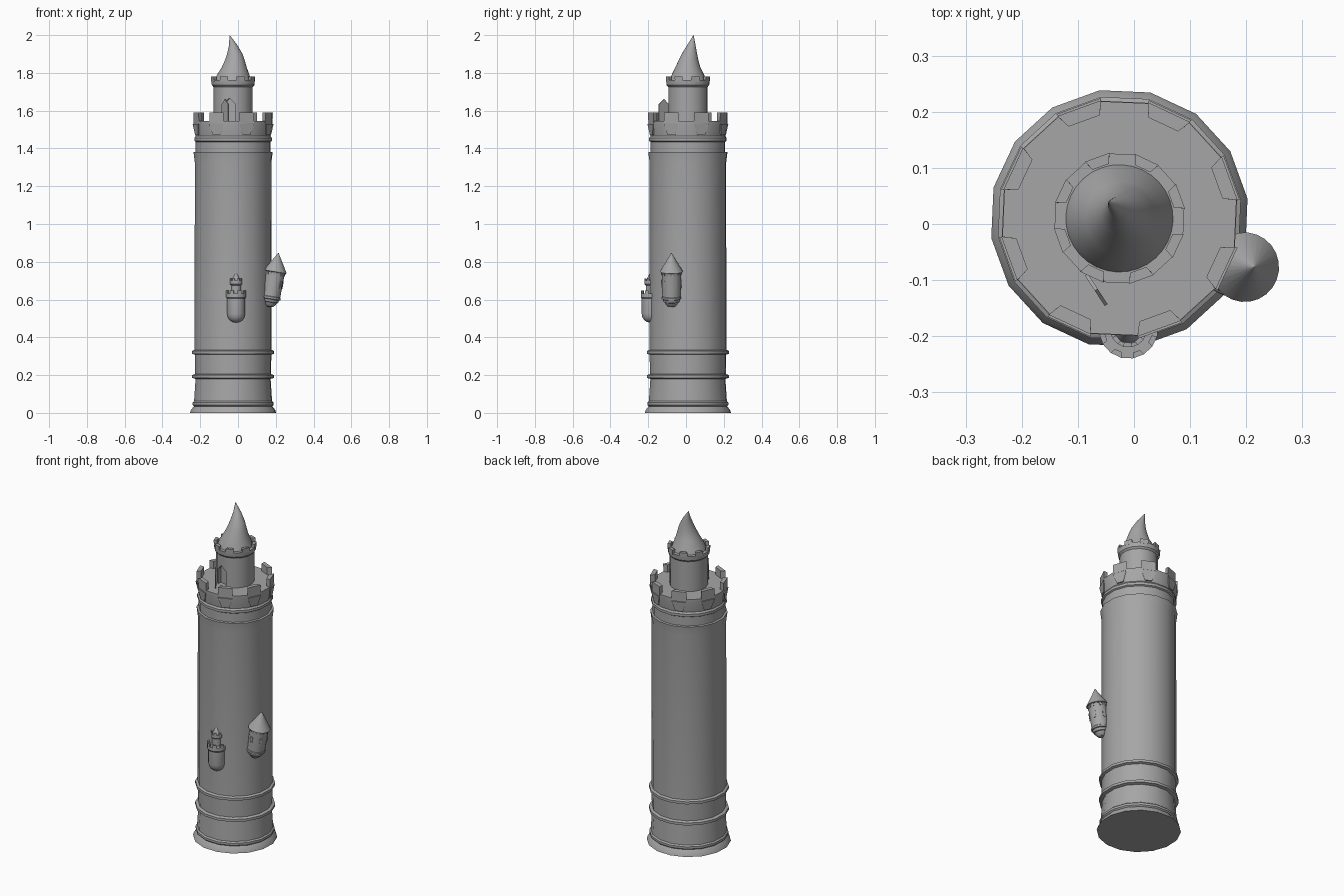
import bpy, bmesh, math
from mathutils import Matrix, Vector

cube = bpy.data.objects.get("Cube")
if cube:
    bpy.data.objects.remove(cube, do_unlink=True)

stone = bpy.data.materials.new("grey stone")
stone.use_nodes = True
stone.diffuse_color = (0.38, 0.38, 0.38, 1)
stone.node_tree.nodes["Principled BSDF"].inputs["Base Color"].default_value = (0.38, 0.38, 0.38, 1)

CX, CY = -0.026, 0.01
TURN = math.radians(8.7)
FACE = math.radians(22.5)


def polar(r, a, z):
    return Vector((r * math.cos(a), r * math.sin(a), z))


def finish(name, bm, matrix, smooth=True):
    bmesh.ops.recalc_face_normals(bm, faces=bm.faces)
    mesh = bpy.data.meshes.new(name)
    bm.to_mesh(mesh)
    bm.free()
    mesh.materials.append(stone)
    obj = bpy.data.objects.new(name, mesh)
    bpy.context.collection.objects.link(obj)
    obj.matrix_world = matrix
    if smooth:
        bpy.ops.object.select_all(action='DESELECT')
        obj.select_set(True)
        bpy.context.view_layer.objects.active = obj
        bpy.ops.object.shade_smooth_by_angle(angle=math.radians(30))
    return obj


def lathe(name, rings, matrix, sides=16):
    """Skin round rings given as (radius, z) or (radius, z, x, y)."""
    bm = bmesh.new()
    loops = []
    for r, z, *shift in rings:
        off = Vector((*shift, 0)) if shift else Vector((0, 0, 0))
        loops.append([bm.verts.new(polar(max(r, 0.0005), TURN + i * math.tau / sides, z) + off)
                      for i in range(sides)])
    for low, high in zip(loops, loops[1:]):
        for i in range(sides):
            j = (i + 1) % sides
            bm.faces.new((low[i], low[j], high[j], high[i]))
    bm.faces.new(loops[0][::-1])
    bm.faces.new(loops[-1])
    return finish(name, bm, matrix)


def blocks(name, count, inner, low, high, matrix, start=0.0):
    """Ring of wedges; low and high are (outer radius, half angle, z)."""
    bm = bmesh.new()
    for k in range(count):
        a = start + k * math.tau / count
        quads = []
        for outer, half, z in (low, high):
            quads.append([bm.verts.new(polar(r, a + s * half * f, z))
                          for r, s, f in ((outer, -1, 1), (outer, 1, 1), (inner, 1, .8), (inner, -1, .8))])
        b, t = quads
        bm.faces.new(b[::-1])
        bm.faces.new(t)
        for i in range(4):
            j = (i + 1) % 4
            bm.faces.new((b[i], b[j], t[j], t[i]))
    return finish(name, bm, matrix, False)


def gable(name, width, height, depth, matrix):
    """Pointed door shape in the xz plane, extruded along y."""
    bm = bmesh.new()
    outline = ((0, 0), (width, 0), (width, height * .75), (width / 2, height), (0, height * .75))
    face = bm.faces.new([bm.verts.new((x, -depth / 2, z)) for x, z in outline])
    out = bmesh.ops.extrude_face_region(bm, geom=[face])
    bmesh.ops.translate(bm, vec=(0, depth, 0),
                        verts=[v for v in out["geom"] if isinstance(v, bmesh.types.BMVert)])
    return finish(name, bm, matrix, False)


axis = Matrix.Translation((CX, CY, 0))
mid_face = TURN + FACE / 2

# Main tower: flared foot, three mouldings, long wall, collar and crown
lathe("main_tower", [
    (.231, 0), (.226, .015), (.21, .035), (.217, .042), (.217, .055), (.209, .062),
    (.201, .18), (.219, .185), (.219, .2), (.203, .206),
    (.205, .308), (.219, .313), (.219, .328), (.206, .334),
    (.205, 1.325), (.212, 1.38), (.2, 1.382), (.2, 1.435), (.208, 1.44), (.208, 1.455),
    (.201, 1.465), (.211, 1.53), (.211, 1.545)], axis)
blocks("battlements", 8, .187, (.212, FACE / 2, 1.535), (.213, FACE / 2, 1.59), axis, mid_face)
blocks("crown_corbels", 8, .19, (.207, FACE * .26, 1.47), (.217, FACE / 2, 1.53), axis, mid_face)

# Upper turret with its crown and bent roof
upper = lathe("upper_turret", [
    (.105, 1.54), (.105, 1.725), (.114, 1.735), (.117, 1.762), (.098, 1.762)], axis)
blocks("upper_battlements", 8, .099, (.117, FACE / 2, 1.755), (.118, FACE / 2, 1.782), axis, mid_face)
lathe("bent_roof", [
    (.098, 1.755), (.088, 1.785, 0, 0), (.066, 1.83, .006, 0), (.053, 1.865, .009, .003),
    (.041, 1.9, .009, .008), (.021, 1.95, 0, .019), (0, 2, -.019, .03)], axis, 32)

# Doorway recess and open door leaf
cutter = gable("doorway_cutter", .062, .12, .06,
               Matrix.Translation((-.078, -.09, 1.546)) @ Matrix.Rotation(math.radians(-12), 4, 'Z'))
cutter.hide_render = True
cutter.hide_viewport = True
cut = upper.modifiers.new("doorway", 'BOOLEAN')
cut.object = cutter
cut.solver = 'EXACT'
gable("open_door", .065, .12, .006,
      Matrix.Translation((-.085, -.09, 1.542)) @ Matrix.Rotation(math.radians(-57), 4, 'Z'))

# Small front turret
front = Matrix.Translation((-.01, -.187, 0))
lathe("front_turret", [
    (0, .478), (.02, .481), (.036, .492), (.045, .508), (.048, .525), (.048, .605),
    (.053, .612), (.053, .632), (.026, .632), (.026, .675), (.033, .682), (.033, .7), (.025, .7)], front)
blocks("front_turret_battlements", 8, .043, (.053, FACE / 2, .63), (.053, FACE / 2, .648), front, mid_face)
blocks("front_turret_top_battlements", 8, .026, (.033, FACE / 2, .698), (.033, FACE / 2, .711), front, mid_face)
lathe("front_turret_roof", [(.026, .698), (0, .75)], front)

# Leaning side turret
side = Matrix.Translation((.166, -.077, .56)) @ Matrix.Rotation(math.radians(9.5), 4, 'Y')
lathe("side_turret", [
    (0, 0), (.02, .004), (.03, .014), (.036, .026), (.042, .028), (.046, .042),
    (.052, .045), (.052, .055), (.049, .058), (.052, .192)], side)
lathe("side_turret_roof", [(.05, .186), (.062, .19), (0, .292)], side, 24)
blocks("side_turret_corbels", 16, .045, (.053, FACE * .2, .172), (.057, FACE * .25, .189), side, mid_face)
blocks("side_turret_windows", 6, .046, (.0535, FACE * .35, .105), (.0545, FACE * .35, .145), side,
       math.radians(-38))
